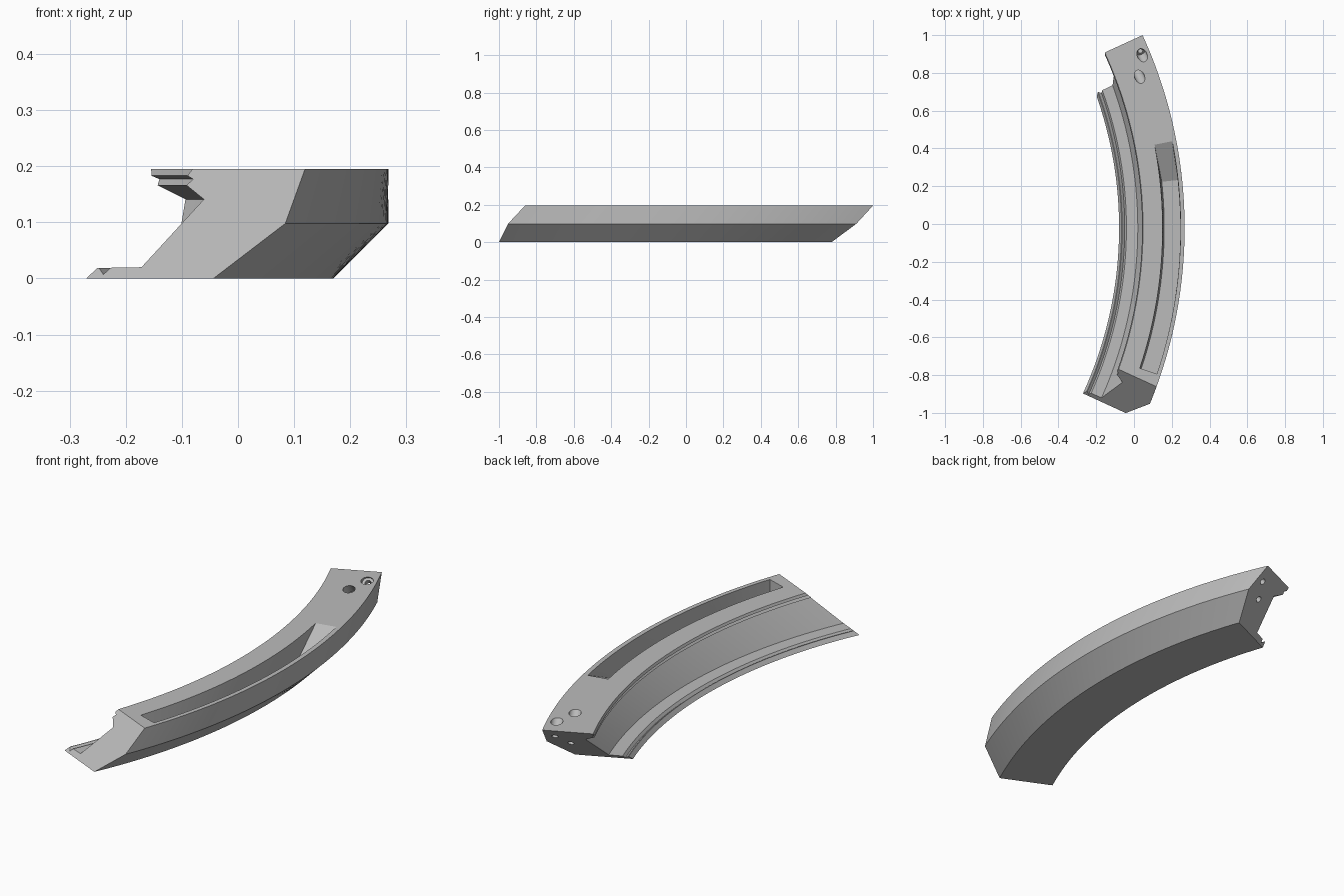
import bpy, bmesh, math
from mathutils import Vector

if "Cube" in bpy.data.objects:
    bpy.data.objects.remove(bpy.data.objects["Cube"])

CX, CY = -2.182, -0.021          # centre of the bend
HALF = math.radians(24.62)       # half of the bend angle
H = 0.195                        # height
SEGS = 64

grey = bpy.data.materials.new("plain_grey")
grey.diffuse_color = (0.50, 0.50, 0.50, 1)
grey.use_nodes = True
grey.node_tree.nodes["Principled BSDF"].inputs["Base Color"].default_value = grey.diffuse_color


def finish(name, bm):
    bmesh.ops.recalc_face_normals(bm, faces=bm.faces[:])
    mesh = bpy.data.meshes.new(name)
    bm.to_mesh(mesh)
    bm.free()
    mesh.materials.append(grey)
    obj = bpy.data.objects.new(name, mesh)
    bpy.context.collection.objects.link(obj)
    return obj


def sweep(name, profile):
    """Sweep (radius, z, start angle, end angle) points round the bend."""
    bm = bmesh.new()
    rings = []
    for i in range(SEGS + 1):
        t = i / SEGS
        ring = []
        for r, z, a0, a1 in profile:
            a = a0 + (a1 - a0) * t
            ring.append(bm.verts.new((CX + r * math.cos(a), CY + r * math.sin(a), z)))
        rings.append(ring)
    n = len(profile)
    for p, q in zip(rings, rings[1:]):
        for j in range(n):
            k = (j + 1) % n
            bm.faces.new((p[j], p[k], q[k], q[j]))
    bm.faces.new(rings[0])
    bm.faces.new(rings[-1])
    return finish(name, bm)


def point(u, t, z, end):
    """Point at u along the radial line of an end (-1 front, 1 back), t along the tangent."""
    a = end * HALF
    return Vector((CX + u * math.cos(a) - t * math.sin(a),
                   CY + u * math.sin(a) + t * math.cos(a), z))


def polar(r, deg, z):
    a = math.radians(deg)
    return Vector((CX + r * math.cos(a), CY + r * math.sin(a), z))


def rod(name, a, b, radius):
    bm = bmesh.new()
    d = b - a
    bmesh.ops.create_cone(bm, cap_ends=True, segments=32, radius1=radius,
                          radius2=radius, depth=d.length)
    m = d.to_track_quat('Z', 'Y').to_matrix().to_4x4()
    m.translation = (a + b) / 2
    bm.transform(m)
    return finish(name, bm)


# curved body: outer wall, chamfer, foot with groove, sloped inner wall, notched lip
section = [(2.45, H), (2.45, 0.098), (2.352, 0), (2.103, 0), (2.116, 0.019),
           (2.119, 0.019), (2.133, 0.007), (2.142, 0.019), (2.202, 0.02),
           (2.273, 0.141), (2.2295, 0.166), (2.238, 0.177), (2.225, 0.183), (2.23, H)]
body = sweep("curved_body", [(r, z, -HALF + math.asin(z / r), HALF - math.asin((H - z) / r))
                             for r, z in section])

cutters = []
# long top slot with a ramped back end
s0, s1 = math.radians(-18.55), math.radians(10.9)
ramp = math.radians(4.9)
cutters.append(sweep("slot_cutter", [
    (2.333, 0.205, s0, s1 + ramp * 0.1), (2.429, 0.205, s0, s1 + ramp * 0.1),
    (2.429, 0.095, s0, s1 - ramp), (2.342, 0.095, s0, s1 - ramp)]))

# fixing holes square to the slanted ends
axis = math.sqrt(0.5)
for u, z in ((2.344, 0.098), (2.404, 0.147)):
    def along(d, end):
        if end < 0:      # inward from front face
            return point(u, z + d * axis, z - d * axis, -1)
        return point(u, z - H - d * axis, z + d * axis, 1)
    up = (H - z) / axis
    cutters.append(rod("front_hole_cutter", along(-0.03, -1), along(0.08, -1), 0.016))
    cutters.append(rod("back_hole_cutter", along(-0.03, 1), along(up + 0.02, 1), 0.014))
    cutters.append(rod("head_recess_cutter", along(min(0.035, up * 0.5), 1),
                       along(up + 0.06, 1), 0.026))

# blind top holes and one slanted hole through to the inner wall
for r, deg in ((2.376, 17.0), (2.379, 13.1)):
    cutters.append(rod("top_hole_cutter", polar(r, deg, 0.14), polar(r, deg, 0.22), 0.024))
top, low = polar(2.373, 15.1, H), polar(2.232, 15.1, 0.07)
step = (top - low) * 0.3
cutters.append(rod("slanted_hole_cutter", low - step, top + step, 0.018))

# cut everything out of the body
bpy.context.view_layer.objects.active = body
for c in cutters:
    mod = body.modifiers.new(c.name, 'BOOLEAN')
    mod.operation = 'DIFFERENCE'
    mod.solver = 'EXACT'
    mod.object = c
    bpy.ops.object.modifier_apply(modifier=mod.name)
for c in cutters:
    bpy.data.objects.remove(c, do_unlink=True)

body.select_set(True)
bpy.ops.object.shade_smooth_by_angle(angle=math.radians(25))
